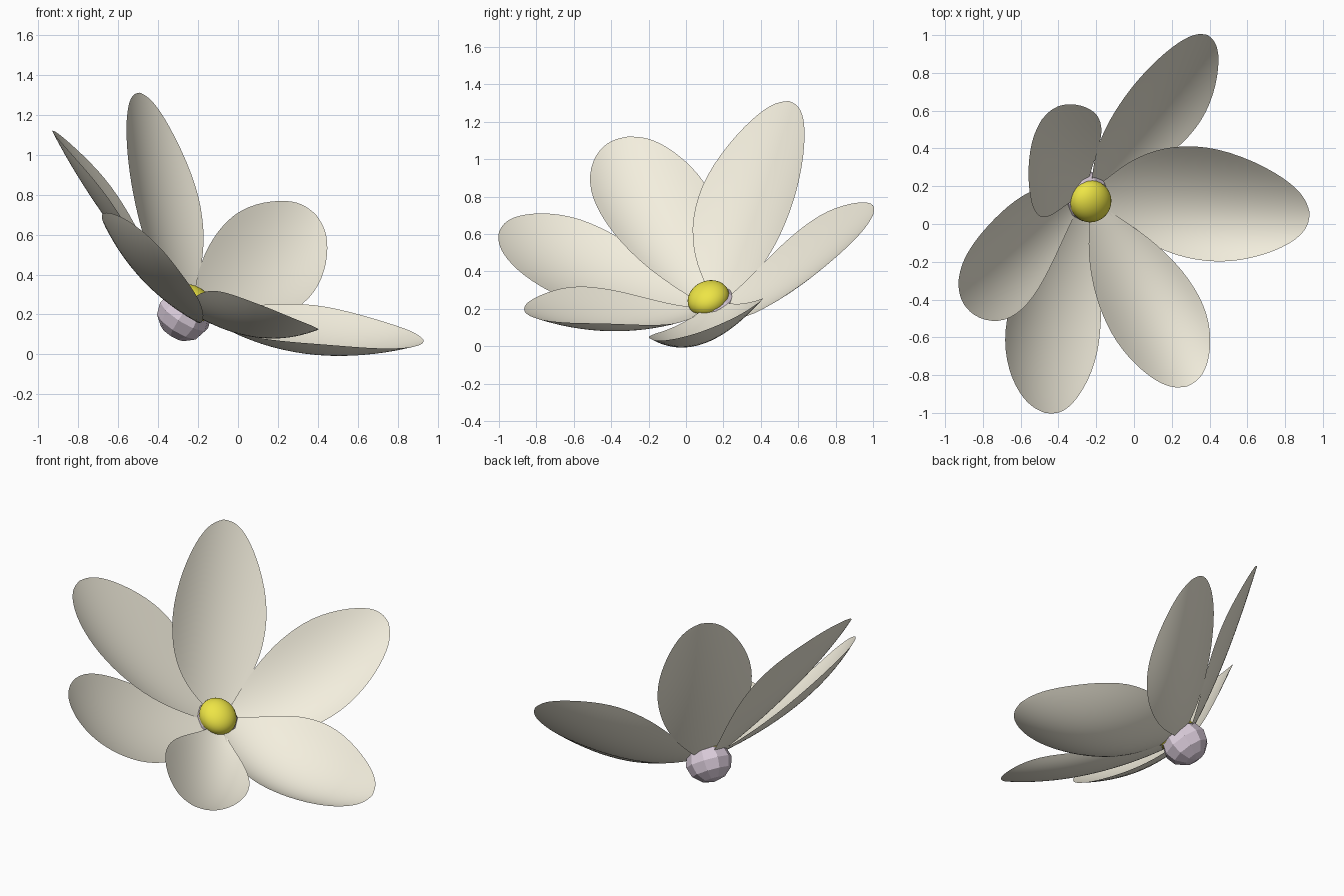
import bpy, math
from mathutils import Vector, Matrix

if "Cube" in bpy.data.objects:
    bpy.data.objects.remove(bpy.data.objects["Cube"])

AXIS = Vector((0.51, -0.26, 0.82)).normalized()   # direction the flower faces


def material(name, rgb):
    m = bpy.data.materials.new(name)
    m.diffuse_color = (*rgb, 1)
    m.use_nodes = True
    m.node_tree.nodes["Principled BSDF"].inputs["Base Color"].default_value = m.diffuse_color
    return m


CREAM = material("cream", (0.90, 0.86, 0.73))
YELLOW = material("yellow", (0.85, 0.78, 0.06))
MAUVE = material("mauve", (0.70, 0.60, 0.70))

# petal outline: (position along midrib, relative half width)
OUTLINE = [(0, .14), (.1, .4), (.2, .64), (.3, .81), (.4, .93), (.5, .99), (.6, 1),
           (.7, .94), (.8, .81), (.88, .65), (.94, .48), (.975, .32), (.993, .17), (1, 0.01)]
MID = 0.58


def petal(name, base, mid, tip, left, right, cols=14):
    """Cupped sheet: midrib runs base-mid-tip, left and right are the widest edge points."""
    base, mid, tip, left, right = map(Vector, (base, mid, tip, left, right))
    half = (right - left) / 2
    cup = (left + right) / 2 - mid
    verts, faces = [], []
    for s, w in OUTLINE:
        rib = (base * ((s - MID) * (s - 1) / MID)
               + mid * (s * (s - 1) / (MID * (MID - 1)))
               + tip * (s * (s - MID) / (1 - MID)))
        for j in range(cols + 1):
            t = (2 * j / cols - 1) * w
            verts.append(rib + half * t + cup * t * t)
    n = cols + 1
    for i in range(len(OUTLINE) - 1):
        for j in range(cols):
            a = i * n + j
            faces.append((a, a + 1, a + n + 1, a + n))
    me = bpy.data.meshes.new(name)
    me.from_pydata(verts, [], faces)
    me.polygons.foreach_set("use_smooth", [True] * len(faces))
    me.materials.append(CREAM)
    ob = bpy.data.objects.new(name, me)
    bpy.context.collection.objects.link(ob)
    sub = ob.modifiers.new("smooth", 'SUBSURF')
    sub.levels = sub.render_levels = 1


# six petals, anticlockwise from the right
petal("petal_right", (-.2, .15, .22), (.42, .09, .01), (.93, .06, .07),
      (.42, -.2, .05), (.36, .41, .25))
petal("petal_back_right", (-.2, .2, .22), (.13, .64, .40), (.39, 1.0, .70),
      (.345, .53, .27), (-.03, .70, .69))
petal("petal_back_left", (-.27, .18, .24), (-.42, .37, .79), (-.49, .55, 1.31),
      (-.19, .57, .76), (-.53, .075, .83))
petal("petal_left", (-.29, .14, .22), (-.71, -.2, .75), (-.93, -.31, 1.12),
      (-.62, .13, .82), (-.64, -.49, .77))
petal("petal_front_left", (-.25, .1, .2), (-.48, -.60, .41), (-.47, -1.0, .61),
      (-.68, -.54, .67), (-.19, -.66, .26))
petal("petal_front_right", (-.2, .08, .19), (.1, -.47, .1), (.28, -.86, .18),
      (-.13, -.56, .32), (.36, -.41, .12))


def ball(name, centre, size, segments, rings, mat, smooth):
    bpy.ops.mesh.primitive_uv_sphere_add(segments=segments, ring_count=rings, radius=1)
    ob = bpy.context.object
    ob.name = name
    rot = AXIS.to_track_quat('Z', 'Y').to_matrix().to_4x4()
    ob.matrix_world = Matrix.Translation(centre) @ rot @ Matrix.Diagonal((*size, 1))
    ob.data.materials.append(mat)
    if smooth:
        bpy.ops.object.shade_smooth()


# domed flower centre and faceted base below it
ball("flower_centre", (-.23, .12, .255), (.112, .12, .085), 32, 16, YELLOW, True)
ball("flower_base", (-.27, .15, .195), (.14, .14, .125), 10, 6, MAUVE, False)
